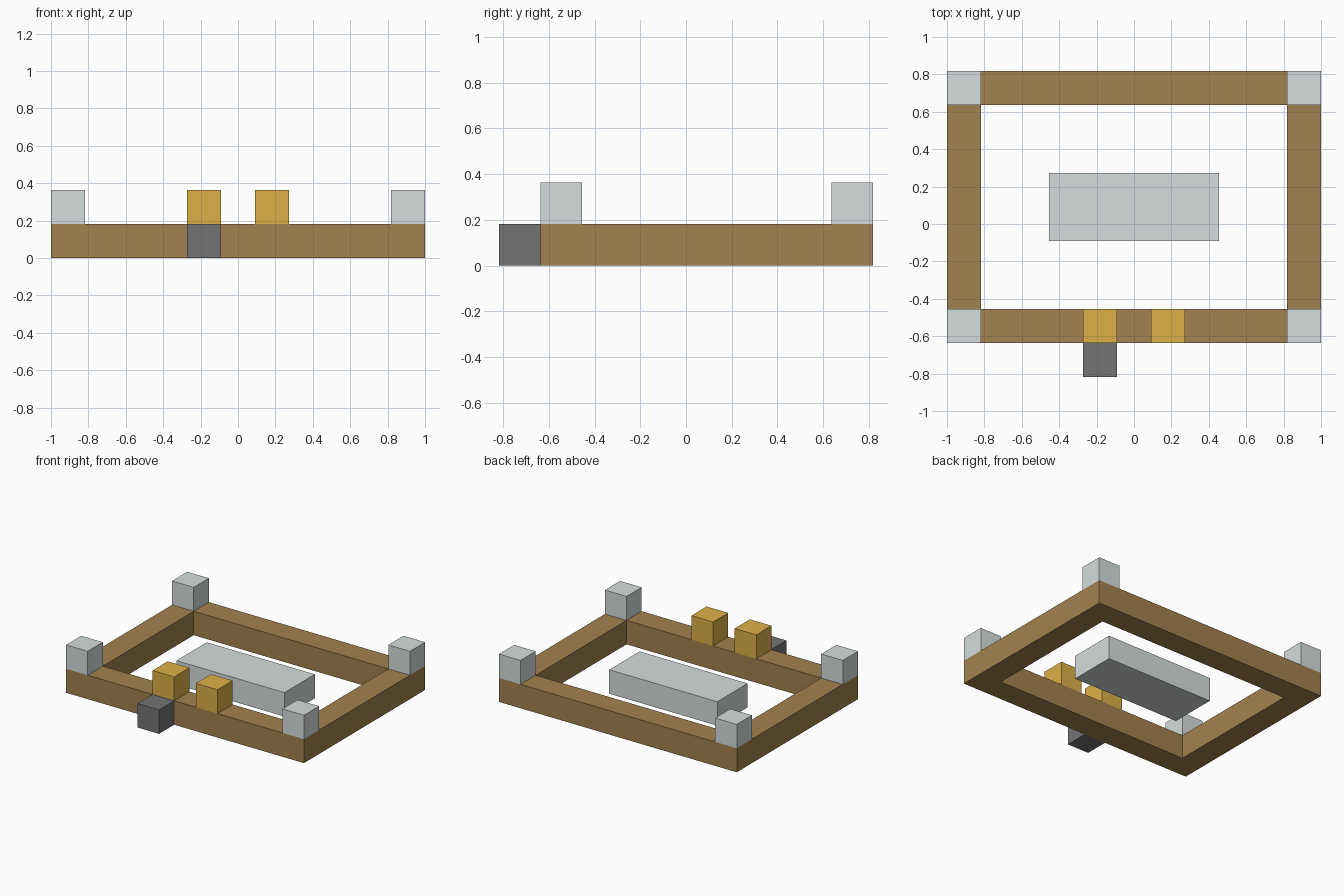
import bpy
import bmesh

default = bpy.data.objects.get("Cube")
if default:
    bpy.data.objects.remove(default, do_unlink=True)

U = 2 / 11  # one block


def material(name, rgb):
    m = bpy.data.materials.new(name)
    m.use_nodes = True
    m.diffuse_color = (*rgb, 1)
    bsdf = m.node_tree.nodes["Principled BSDF"]
    bsdf.inputs["Base Color"].default_value = (*rgb, 1)
    bsdf.inputs["Roughness"].default_value = 0.9
    return m


wood = material("brown_wood", (0.361, 0.223, 0.077))
stone = material("light_grey_stone", (0.672, 0.716, 0.716))
gold = material("gold", (0.723, 0.434, 0.065))
dark = material("dark_grey", (0.174, 0.174, 0.174))


def add_object(name, bm, mat):
    bmesh.ops.recalc_face_normals(bm, faces=bm.faces)
    mesh = bpy.data.meshes.new(name)
    bm.to_mesh(mesh)
    bm.free()
    mesh.materials.append(mat)
    obj = bpy.data.objects.new(name, mesh)
    bpy.context.collection.objects.link(obj)


def box(name, centre, size, mat):
    """Box with centre and size given in blocks."""
    bm = bmesh.new()
    bmesh.ops.create_cube(bm, size=U)
    bmesh.ops.scale(bm, vec=size, verts=bm.verts)
    bmesh.ops.translate(bm, vec=[c * U for c in centre], verts=bm.verts)
    add_object(name, bm, mat)


# Rectangular frame: a flat ring between two rectangles, raised one block
bm = bmesh.new()


def rectangle(half_x, half_y):
    signs = [(-1, -1), (1, -1), (1, 1), (-1, 1)]
    return [bm.verts.new((sx * half_x * U, (0.5 + sy * half_y) * U, 0))
            for sx, sy in signs]


outer, inner = rectangle(5.5, 4), rectangle(4.5, 3)
for i in range(4):
    j = (i + 1) % 4
    bm.faces.new((outer[i], outer[j], inner[j], inner[i]))
ring = bmesh.ops.extrude_face_region(bm, geom=bm.faces[:], use_keep_orig=True)
top = [g for g in ring["geom"] if isinstance(g, bmesh.types.BMVert)]
bmesh.ops.translate(bm, vec=(0, 0, U), verts=top)
add_object("frame", bm, wood)

# Corner posts
for side, x in (("left", 5), ("right", -5)):
    for end, y in (("front", -3), ("back", 4)):
        box(f"{end}_{side}_post", (x, y, 1.5), (1, 1, 1), stone)

# Gold blocks on the front beam
for side, x in (("left", 1), ("right", -1)):
    box(f"{side}_gold_block", (x, -3, 1.5), (1, 1, 1), gold)

# Step in front and slab in the middle
box("front_step", (-1, -4, 0.5), (1, 1, 1), dark)
box("centre_slab", (0, 0.5, 0.5), (5, 2, 1), stone)
